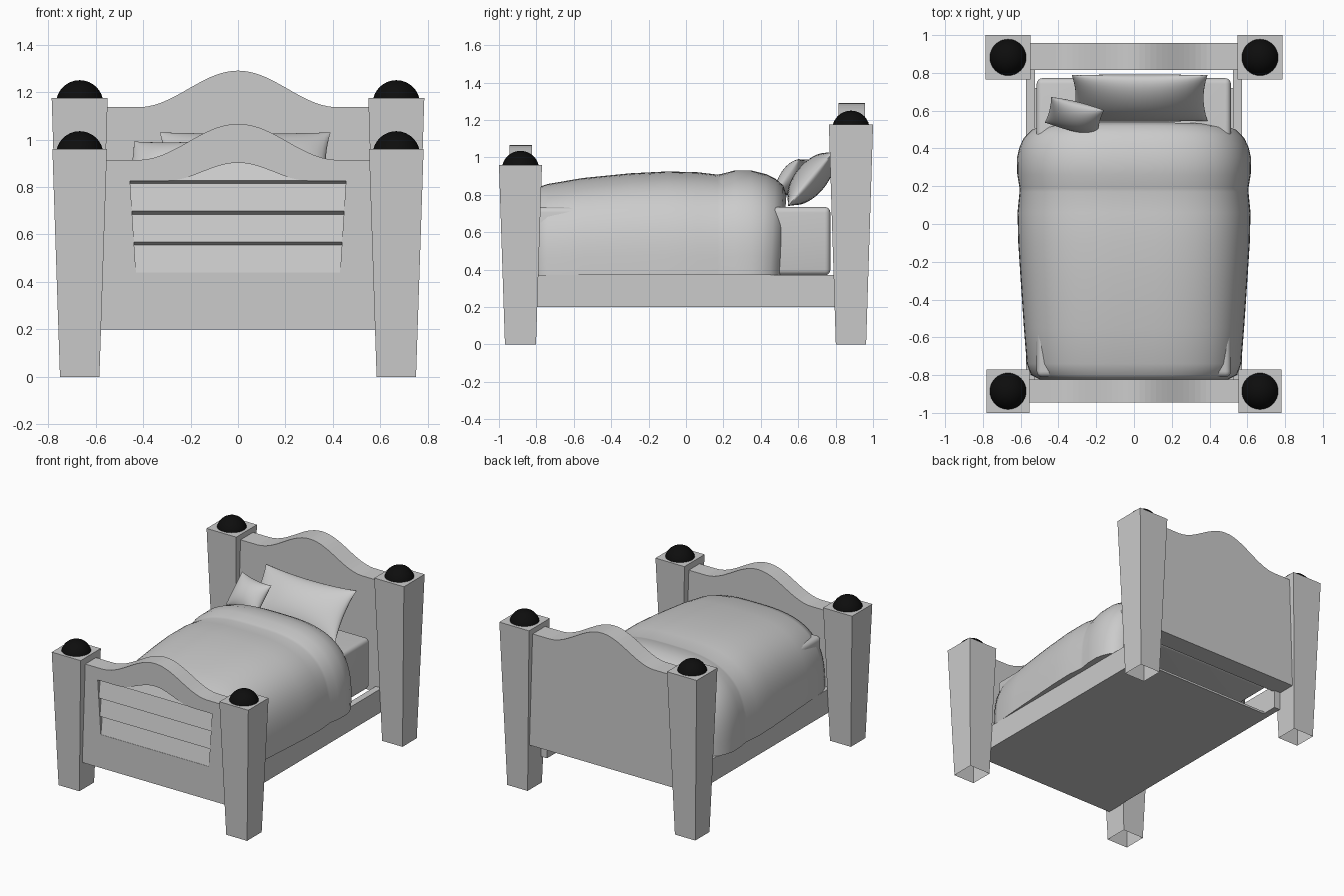
import bpy, bmesh, math
from mathutils import Vector, Matrix

if "Cube" in bpy.data.objects:
    bpy.data.objects.remove(bpy.data.objects["Cube"])

black = bpy.data.materials.new("knob_black")
black.diffuse_color = (0.004, 0.004, 0.004, 1)
black.use_nodes = True
black.node_tree.nodes["Principled BSDF"].inputs["Base Color"].default_value = black.diffuse_color


def finish(name, bm, smooth=None):
    bmesh.ops.recalc_face_normals(bm, faces=bm.faces)
    me = bpy.data.meshes.new(name)
    bm.to_mesh(me)
    bm.free()
    ob = bpy.data.objects.new(name, me)
    bpy.context.collection.objects.link(ob)
    if smooth:
        bpy.ops.object.select_all(action='DESELECT')
        ob.select_set(True)
        bpy.context.view_layer.objects.active = ob
        bpy.ops.object.shade_smooth_by_angle(angle=math.radians(smooth))
    return ob


def box(name, lo, hi, bevel=0):
    lo, hi = Vector(lo), Vector(hi)
    bm = bmesh.new()
    bmesh.ops.create_cube(bm, size=1, matrix=Matrix.Translation((lo + hi) / 2)
                          @ Matrix.Diagonal((*(hi - lo), 1)))
    if bevel:
        bmesh.ops.bevel(bm, geom=bm.edges[:], offset=bevel, segments=4,
                        profile=0.5, affect='EDGES')
    return finish(name, bm, 40 if bevel else None)


def prism(name, outline, axis, a, b):
    """Extrude a 2D outline along axis 'x' (yz outline) or 'y' (xz outline)."""
    bm = bmesh.new()
    put = (lambda p, t: (t, p[0], p[1])) if axis == 'x' else (lambda p, t: (p[0], t, p[1]))
    rings = [[bm.verts.new(put(p, t)) for p in outline] for t in (a, b)]
    n = len(outline)
    for i in range(n):
        j = (i + 1) % n
        bm.faces.new((rings[0][i], rings[0][j], rings[1][j], rings[1][i]))
    for r in rings:
        bm.faces.new(r)
    return finish(name, bm)


def hump(x, width):
    return 0.5 * (1 + math.cos(math.pi * min(abs(x) / width, 1)))


def bumped_outline(bottom, half_low, half_top, base, amp, width, n=40):
    pts = [(-half_low, bottom), (half_low, bottom)]
    for i in range(n + 1):
        x = half_top * (1 - 2 * i / n)
        pts.append((x, base + amp * hump(x, width)))
    return pts


# Tapered posts (open underneath) with round knobs
for label, y, height, low, top in (("front", -0.885, 0.96, 0.083, 0.115),
                                   ("back", 0.882, 1.175, 0.081, 0.118)):
    for side, x in (("left", -0.667), ("right", 0.667)):
        bm = bmesh.new()
        rings = [[bm.verts.new((x + sx * h, y + sy * h, z))
                  for sx, sy in ((-1, -1), (1, -1), (1, 1), (-1, 1))]
                 for h, z in ((low, 0), (top, height))]
        for i in range(4):
            j = (i + 1) % 4
            bm.faces.new((rings[0][i], rings[0][j], rings[1][j], rings[1][i]))
        bm.faces.new(rings[1])
        finish(f"{label}_{side}_post", bm)
        bm = bmesh.new()
        bmesh.ops.create_uvsphere(bm, u_segments=32, v_segments=16, radius=0.1,
                                  matrix=Matrix.Translation((x, y, height - 0.025)))
        finish(f"{label}_{side}_knob", bm, 40).data.materials.append(black)

# Headboard and footboard with a curved top
prism("headboard", bumped_outline(0.33, 0.59, 0.59, 1.136, 0.154, 0.42), 'y', 0.815, 0.957)
foot = prism("footboard", bumped_outline(0.2, 0.585, 0.585, 0.914, 0.152, 0.42), 'y', -0.945, -0.823)

# Arched recess in the footboard, filled with overlapping slats
cutter = prism("recess_cutter", bumped_outline(0.44, 0.43, 0.455, 0.826, 0.076, 0.3),
               'y', -1.05, -0.905)
cutter.hide_render = True
mod = foot.modifiers.new("recess", 'BOOLEAN')
mod.operation = 'DIFFERENCE'
mod.solver = 'EXACT'
mod.object = cutter
bpy.context.view_layer.objects.active = foot
bpy.ops.object.modifier_apply(modifier="recess")
bpy.data.objects.remove(cutter)
for i, (z0, z1) in enumerate(((0.44, 0.555), (0.568, 0.685), (0.698, 0.815), (0.828, 0.905))):
    drop = 0.013 if i else 0
    prism(f"slat_{i + 1}", [(-0.943, z0), (-0.918, z1), (-0.88, z1), (-0.88, z0 - drop),
                            (-0.918, z0 - drop)], 'x', -0.46, 0.46)

# Side rails, base board and mattress
for side, s in (("left", -1), ("right", 1)):
    xs = sorted((s * 0.525, s * 0.573))
    box(f"{side}_rail", (xs[0], -0.84, 0.2), (xs[1], 0.83, 0.37))
box("base_board", (-0.53, -0.83, 0.2), (0.53, 0.72, 0.215))
box("mattress", (-0.515, -0.81, 0.37), (0.513, 0.772, 0.735), 0.03)

# Duvet lofted from rounded cross-sections: (y, half width, top height)
sections = [(-0.822, 0.50, 0.815), (-0.80, 0.545, 0.838), (-0.74, 0.568, 0.858),
            (-0.55, 0.583, 0.89), (-0.3, 0.60, 0.915), (-0.1, 0.613, 0.925),
            (0.06, 0.617, 0.921), (0.17, 0.606, 0.908), (0.19, 0.606, 0.912),
            (0.26, 0.618, 0.93), (0.35, 0.62, 0.93), (0.43, 0.608, 0.91),
            (0.48, 0.585, 0.885), (0.52, 0.545, 0.85), (0.537, 0.48, 0.80)]
bm = bmesh.new()
rings, N = [], 40
for y, w, top in sections:
    ring = []
    for i in range(N + 1):
        a = math.pi * i / N
        c, s = math.cos(a), max(math.sin(a), 0)
        x = math.copysign(abs(c) ** (2 / 3), c) * w
        z = 0.37 + (top - 0.37) * s ** (2 / 3)
        lean = -0.03 * (1 - (z - 0.37) / (top - 0.37)) if y > 0.4 else 0
        ring.append(bm.verts.new((x, y + lean, z)))
    rings.append(ring)
for r, q in zip(rings, rings[1:]):
    for i in range(N):
        bm.faces.new((r[i], r[i + 1], q[i + 1], q[i]))
    bm.faces.new((r[0], r[N], q[N], q[0]))
bm.faces.new(rings[0])
bm.faces.new(rings[-1])
finish("duvet", bm, 50)


# Pillows: two puffed sheets joined along a pinched rim
def pillow(name, size, loc, rot, n=20):
    w, h, t = (d / 2 for d in size)
    m = Matrix.Translation(loc)
    for angle, axis in zip(rot, 'ZXY'):
        m = m @ Matrix.Rotation(math.radians(angle), 4, axis)
    bm = bmesh.new()
    for s in (-1, 1):
        g = []
        for i in range(n + 1):
            for j in range(n + 1):
                u = math.sin(math.pi * (i / n - 0.5))
                v = math.sin(math.pi * (j / n - 0.5))
                p = Vector((u * w * (1 - 0.06 * (1 - v * v)), v * h * (1 - 0.1 * (1 - u * u)),
                            s * t * (max((1 - u * u) * (1 - v * v), 0)) ** 0.55))
                g.append(bm.verts.new(m @ p))
        for i in range(n):
            for j in range(n):
                k = i * (n + 1) + j
                bm.faces.new((g[k], g[k + 1], g[k + n + 2], g[k + n + 1]))
    bmesh.ops.remove_doubles(bm, verts=bm.verts, dist=1e-5)
    finish(name, bm, 60)


pillow("large_pillow", (0.72, 0.38, 0.17), (0.03, 0.667, 0.885), (0, 50, 0))
pillow("small_pillow", (0.29, 0.24, 0.12), (-0.315, 0.57, 0.895), (-14, 54, 0))
